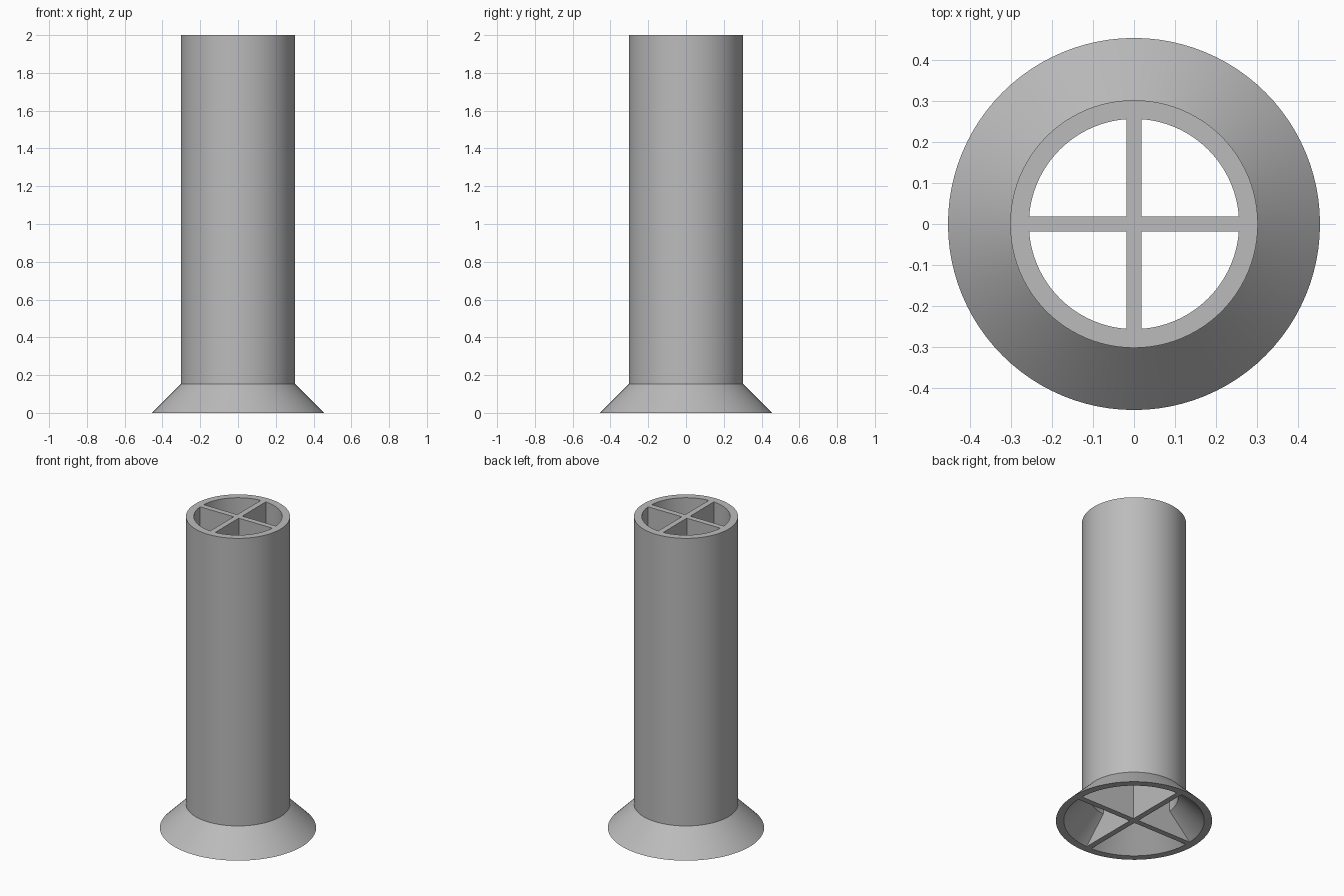
import bpy, bmesh, math

HEIGHT = 2.0
FLARE_TOP = 0.152     # height where the flared foot meets the tube
OUTER, INNER = 0.303, 0.257
FOOT_OUTER, FOOT_INNER = 0.455, 0.409
RIB = 0.036           # thickness of the cross ribs
OVER = 0.05           # cutter overshoot
SEGMENTS = 96

cube = bpy.data.objects.get("Cube")
if cube:
    bpy.data.objects.remove(cube, do_unlink=True)

grey = bpy.data.materials.new("plain_grey")
grey.use_nodes = True
colour = (0.5, 0.5, 0.5, 1.0)
grey.diffuse_color = colour
grey.node_tree.nodes["Principled BSDF"].inputs["Base Color"].default_value = colour


def make_object(name, bm):
    bmesh.ops.recalc_face_normals(bm, faces=bm.faces)
    mesh = bpy.data.meshes.new(name)
    bm.to_mesh(mesh)
    bm.free()
    mesh.materials.append(grey)
    obj = bpy.data.objects.new(name, mesh)
    bpy.context.collection.objects.link(obj)
    return obj


def turned_solid(name, profile):
    """Closed solid of revolution from (radius, height) points."""
    bm = bmesh.new()
    rings = [[bm.verts.new((r * math.cos(math.tau * i / SEGMENTS),
                            r * math.sin(math.tau * i / SEGMENTS), z))
              for i in range(SEGMENTS)] for r, z in profile]
    for low, high in zip(rings, rings[1:]):
        for i in range(SEGMENTS):
            j = (i + 1) % SEGMENTS
            bm.faces.new((low[i], low[j], high[j], high[i]))
    bm.faces.new(rings[0])
    bm.faces.new(rings[-1])
    return make_object(name, bm)


def box(name, size, centre_z):
    bm = bmesh.new()
    bmesh.ops.create_cube(bm, size=1)
    bmesh.ops.scale(bm, vec=size, verts=bm.verts)
    bmesh.ops.translate(bm, vec=(0, 0, centre_z), verts=bm.verts)
    return make_object(name, bm)


def cut(target, cutter):
    """Subtract the cutter from the target and remove it."""
    mod = target.modifiers.new("cut", "BOOLEAN")
    mod.operation = "DIFFERENCE"
    mod.solver = "EXACT"
    mod.object = cutter
    bpy.context.view_layer.objects.active = target
    bpy.ops.object.modifier_apply(modifier=mod.name)
    bpy.data.objects.remove(cutter, do_unlink=True)


# Tube with a flared foot
tube = turned_solid("flared_tube", [
    (FOOT_OUTER, 0), (OUTER, FLARE_TOP), (OUTER, HEIGHT)])

# Hollow core, split into four channels by the cross ribs
slope = (FOOT_INNER - INNER) / FLARE_TOP
core = turned_solid("channel_core", [
    (FOOT_INNER + slope * OVER, -OVER), (INNER, FLARE_TOP), (INNER, HEIGHT + OVER)])
for name, size in (("rib_x", (2, RIB, HEIGHT * 2)), ("rib_y", (RIB, 2, HEIGHT * 2))):
    cut(core, box(name, size, HEIGHT / 2))
cut(tube, core)

# Smooth curved walls with crisp rims
bpy.ops.object.select_all(action="DESELECT")
tube.select_set(True)
bpy.context.view_layer.objects.active = tube
bpy.ops.object.shade_smooth_by_angle(angle=math.radians(30))
